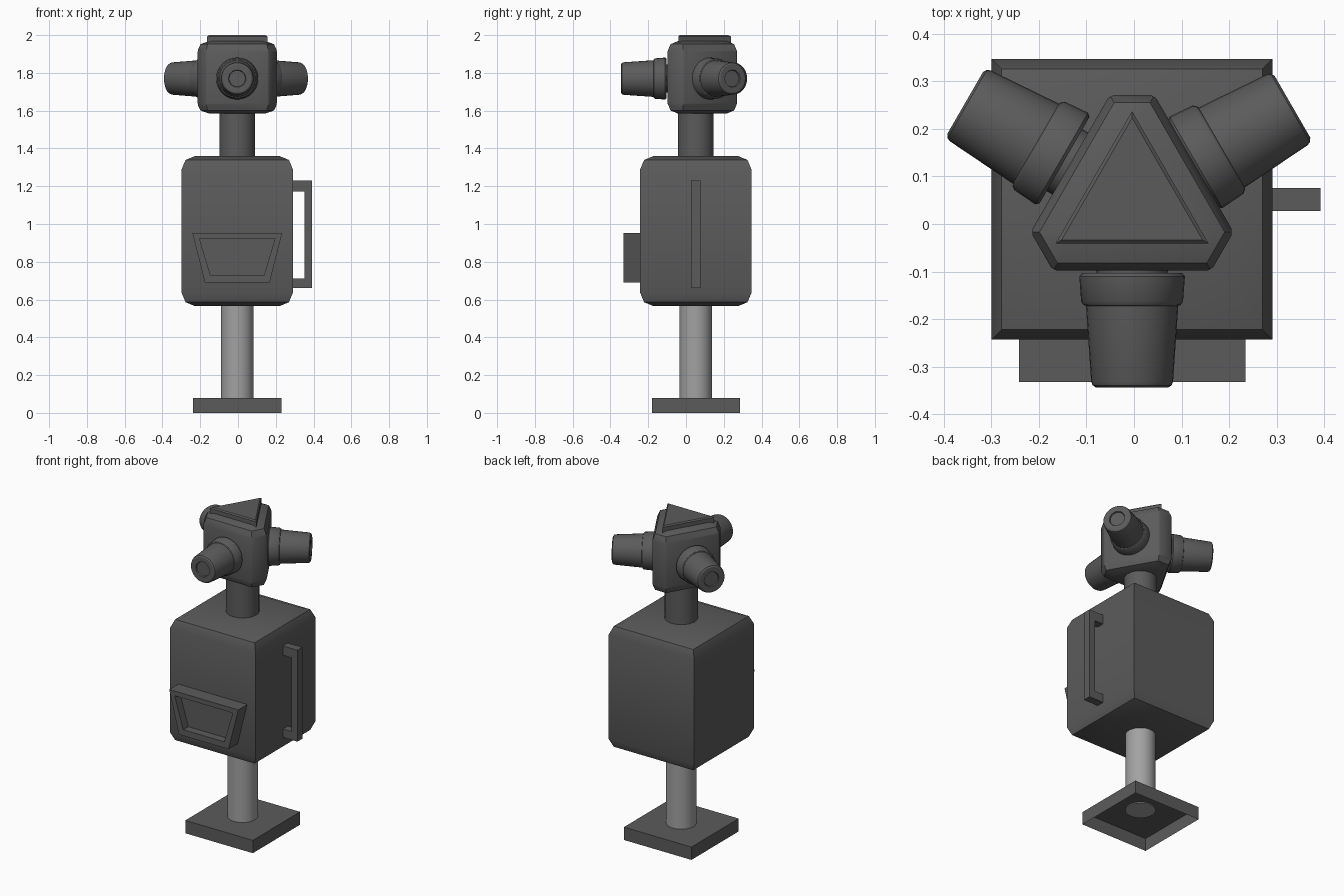
import bpy, bmesh, math
from mathutils import Matrix, Vector

cube = bpy.data.objects.get("Cube")
if cube:
    bpy.data.objects.remove(cube, do_unlink=True)

CX, CY = -0.004, 0.052   # shared vertical axis of the post, body and head


def material(name, value):
    m = bpy.data.materials.new(name)
    m.use_nodes = True
    m.diffuse_color = (value, value, value, 1)
    bsdf = next(n for n in m.node_tree.nodes if n.type == 'BSDF_PRINCIPLED')
    bsdf.inputs["Base Color"].default_value = (value, value, value, 1)
    return m


dark = material("dark grey", 0.105)
light = material("light grey", 0.36)


def finish(bm, name, mat, matrix=None, smooth=False):
    bmesh.ops.recalc_face_normals(bm, faces=bm.faces)
    if matrix:
        bm.transform(matrix)
    mesh = bpy.data.meshes.new(name)
    bm.to_mesh(mesh)
    bm.free()
    mesh.materials.append(mat)
    obj = bpy.data.objects.new(name, mesh)
    bpy.context.collection.objects.link(obj)
    if smooth:
        bpy.ops.object.select_all(action='DESELECT')
        bpy.context.view_layer.objects.active = obj
        obj.select_set(True)
        bpy.ops.object.shade_smooth_by_angle(angle=math.radians(32))
    return obj


def loft(rings):
    """Join equal-length rings of points and cap both ends."""
    bm = bmesh.new()
    loops = [[bm.verts.new(p) for p in ring] for ring in rings]
    n = len(loops[0])
    for a, b in zip(loops, loops[1:]):
        for i in range(n):
            j = (i + 1) % n
            bm.faces.new((a[i], a[j], b[j], b[i]))
    bm.faces.new(loops[0][::-1])
    bm.faces.new(loops[-1])
    bmesh.ops.recalc_face_normals(bm, faces=bm.faces)
    return bm


def prism(outline, lo, hi):
    return loft([[(x, y, z) for x, y in outline] for z in (lo, hi)])


def lathe(profile, sides=32):
    turns = [2 * math.pi * i / sides for i in range(sides)]
    return loft([[(r * math.cos(t), r * math.sin(t), z) for t in turns] for r, z in profile])


def round_rims(bm, width, segments, heights):
    """Bevel the horizontal edges lying at the given heights."""
    rim = [e for e in bm.edges
           if any(all(abs(v.co.z - h) < 1e-4 for v in e.verts) for h in heights)]
    bmesh.ops.bevel(bm, geom=rim, offset=width, segments=segments, profile=0.5,
                    affect='EDGES', clamp_overlap=True)


def square(h):
    return [(-h, -h), (h, -h), (h, h), (-h, h)]


def polar(radius, degrees):
    a = math.radians(degrees)
    return Vector((radius * math.cos(a), radius * math.sin(a)))


at_axis = Matrix.Translation((CX, CY, 0))
# maps outlines in x/z, extruded along +z, to an upright part extruded toward the front
upright = Matrix.Rotation(math.pi / 2, 4, 'X')

# Base plate: a shallow box, open underneath
bm = prism(square(0.233), 0, 0.08)
bmesh.ops.delete(bm, geom=[f for f in bm.faces if f.calc_center_median().z < 0.001],
                 context='FACES_ONLY')
finish(bm, "base_plate", dark, at_axis)

# Post and neck
finish(lathe([(0.086, 0.075), (0.086, 0.60)]), "post", light, at_axis, True)
finish(lathe([(0.094, 1.33), (0.094, 1.62)]), "neck", dark, at_axis, True)

# Body box with rounded top and bottom rims
bm = prism(square(0.295), 0.565, 1.36)
round_rims(bm, 0.072, 2, (0.565, 1.36))
finish(bm, "body", dark, at_axis, True)

# Side handle
bracket = [(0.28, 0.66), (0.392, 0.66), (0.392, 1.23), (0.28, 1.23),
           (0.28, 1.172), (0.352, 1.172), (0.352, 0.712), (0.28, 0.712)]
finish(prism(bracket, -0.076, -0.027), "handle", dark, upright)

# Front chute with a recessed opening
chute = [(-0.175, 0.69), (0.167, 0.69), (0.234, 0.953), (-0.242, 0.953)]
bm = prism(chute, 0.235, 0.332)
mouth = [max(bm.faces, key=lambda f: f.calc_center_median().z)]
bmesh.ops.inset_region(bm, faces=mouth, thickness=0.048)
bmesh.ops.inset_region(bm, faces=mouth, thickness=0, depth=-0.05)
finish(bm, "chute", dark, upright)

# Head: triangular block with cut corners
outline = []
for corner in (-30, 90, 210):
    middle = polar(0.219, corner)
    side = polar(0.047, corner + 90)
    outline += [middle - side, middle + side]
bm = prism(outline, 1.585, 1.968)
round_rims(bm, 0.055, 2, (1.585, 1.968))
uprights = [e for e in bm.edges
            if abs(e.verts[0].co.z - e.verts[1].co.z) > 0.2]
bmesh.ops.bevel(bm, geom=uprights, offset=0.008, segments=1, affect='EDGES')
finish(bm, "head", dark, at_axis, True)

# Triangular cap plate
bm = prism([polar(0.185, a) for a in (-30, 90, 210)], 1.95, 2.0)
round_rims(bm, 0.007, 1, (2.0,))
finish(bm, "cap_plate", dark, at_axis)

# Three lamps around the head, each with a collar and a recessed tip
lamp_profile = [(0.075, -0.03), (0.075, 0), (0.105, 0), (0.111, 0.007), (0.107, 0.06),
                (0.102, 0.067), (0.097, 0.069), (0.086, 0.228), (0.083, 0.236),
                (0.075, 0.241), (0.046, 0.241), (0.043, 0.233)]
for name, angle, start in (("front_lamp", -90, 0.155),
                           ("left_lamp", 30, 0.148),
                           ("right_lamp", 150, 0.164)):
    place = (Matrix.Translation((CX, CY, 1.77))
             @ Matrix.Rotation(math.radians(angle), 4, 'Z')
             @ Matrix.Translation((start, 0, 0))
             @ Matrix.Rotation(math.pi / 2, 4, 'Y'))
    finish(lathe(lamp_profile), name, dark, place, True)
